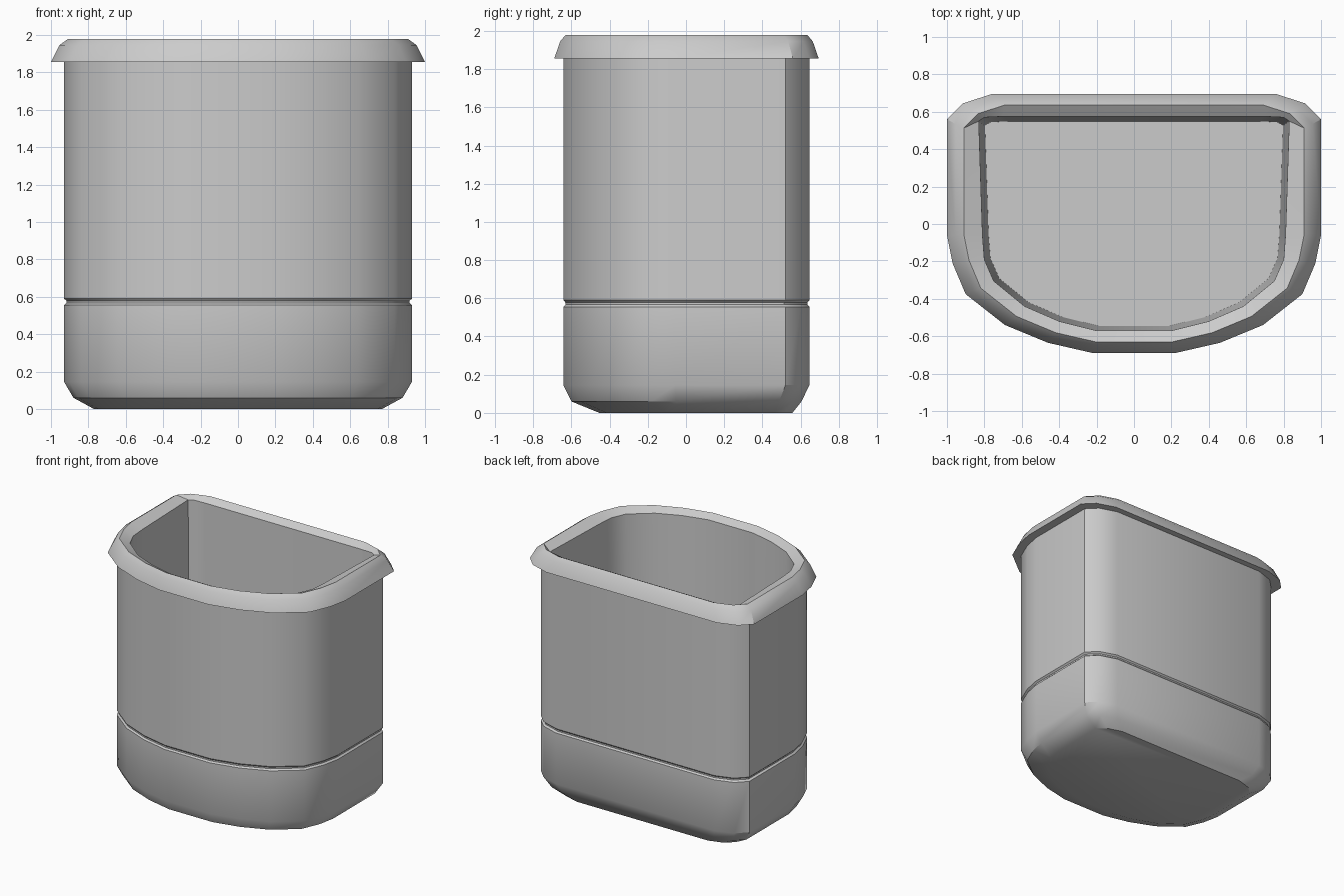
import bpy, bmesh, math

cube = bpy.data.objects.get("Cube")
if cube:
    bpy.data.objects.remove(cube, do_unlink=True)

grey = bpy.data.materials.new("grey_plastic")
grey.use_nodes = True
colour = (0.6, 0.6, 0.6, 1)
grey.diffuse_color = colour
grey.node_tree.nodes["Principled BSDF"].inputs["Base Color"].default_value = colour

# Right halves of the D-shaped outlines, from front to back
OUTER = [(0.22, -0.69), (0.46, -0.635), (0.69, -0.54), (0.90, -0.375), (0.97, -0.21),
         (1.0, -0.06), (1.0, 0.56), (0.915, 0.645), (0.76, 0.695)]
INNER = [(0.20, -0.57), (0.40, -0.52), (0.585, -0.44), (0.75, -0.305), (0.80, -0.19),
         (0.81, -0.06), (0.83, 0.55), (0.80, 0.57), (0.70, 0.575)]


def level(half, z, sx, sy, dy=0):
    """One horizontal ring of the mirrored outline, scaled and raised."""
    full = half + [(-x, y) for x, y in reversed(half)]
    return [(x * sx, y * sy + dy, z) for x, y in full]


def loft(name, levels, cap_start=False, cap_end=False):
    """Skin a stack of rings into one smooth-shaded object."""
    bm = bmesh.new()
    rings = [[bm.verts.new(p) for p in ring] for ring in levels]
    n = len(rings[0])
    for low, high in zip(rings, rings[1:]):
        for i in range(n):
            j = (i + 1) % n
            bm.faces.new((low[i], low[j], high[j], high[i]))
    if cap_start:
        bm.faces.new(rings[0][::-1])
    if cap_end:
        bm.faces.new(rings[-1])
    mesh = bpy.data.meshes.new(name)
    bm.to_mesh(mesh)
    bm.free()
    mesh.materials.append(grey)
    obj = bpy.data.objects.new(name, mesh)
    bpy.context.collection.objects.link(obj)
    bpy.ops.object.select_all(action="DESELECT")
    obj.select_set(True)
    bpy.context.view_layer.objects.active = obj
    bpy.ops.object.shade_smooth_by_angle(angle=math.radians(31))
    return obj


# Outer shell: rounded base, groove, straight wall
WALL = 0.93
loft("bin_body", [
    level(OUTER, 0.0, 0.77, 0.73, 0.05),
    level(OUTER, 0.06, 0.88, 0.87),
    level(OUTER, 0.145, WALL, WALL),
    level(OUTER, 0.555, WALL, WALL),
    level(OUTER, 0.567, 0.917, 0.915),
    level(OUTER, 0.578, 0.917, 0.915),
    level(OUTER, 0.59, WALL, WALL),
    level(OUTER, 1.856, WALL, WALL),
], cap_start=True)

# Overhanging rim that rolls into the opening
loft("rim", [
    level(OUTER, 1.855, WALL, WALL),
    level(OUTER, 1.855, 1, 1),
    level(OUTER, 1.945, 0.955, 0.955),
    level(OUTER, 1.978, 0.91, 0.915),
    level(INNER, 1.945, 1, 1),
])

# Tapered inside wall and floor
loft("inner_liner", [
    level(INNER, 1.945, 1, 1),
    level(INNER, 0.08, 0.96, 0.955),
], cap_end=True)
